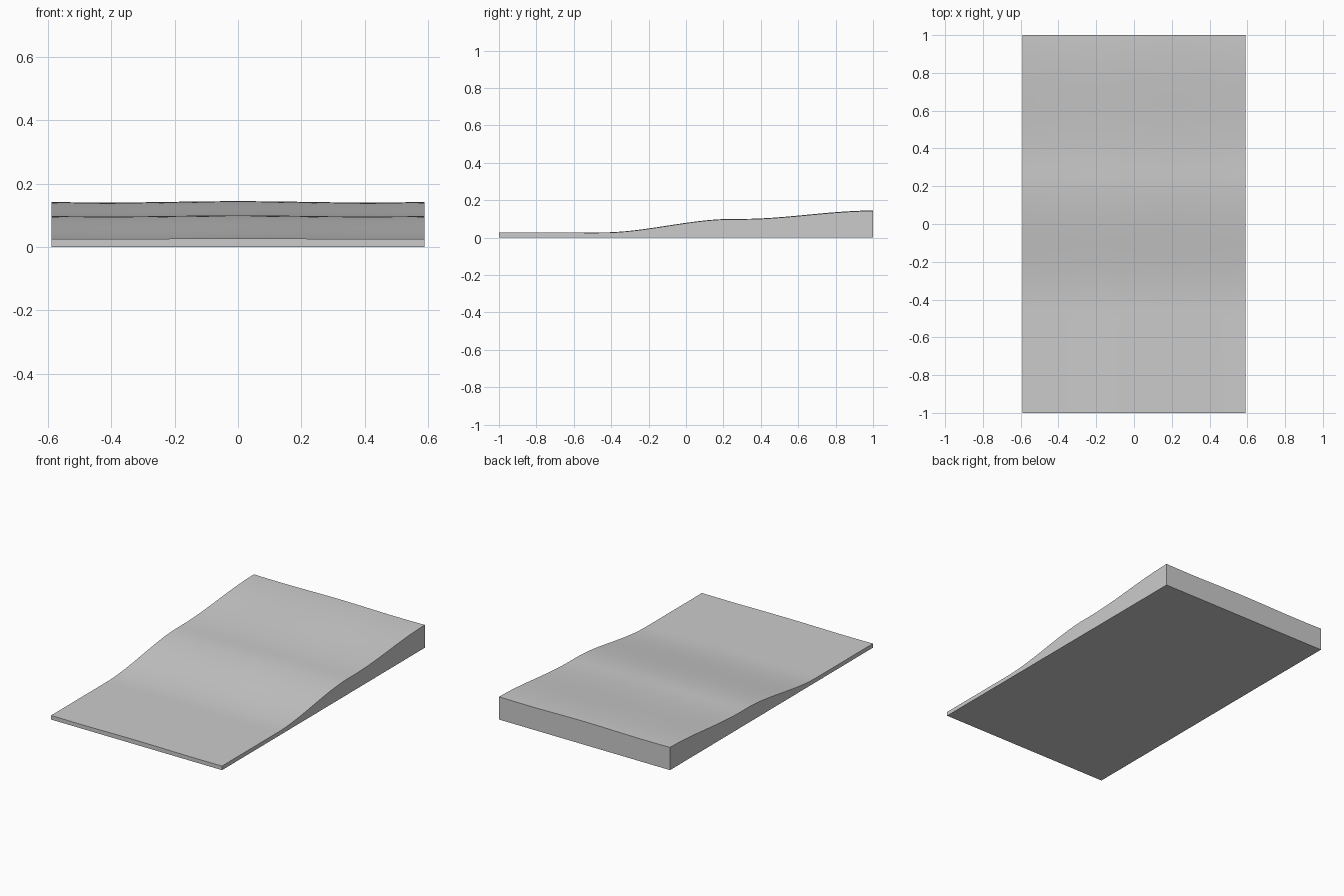
import bpy, bmesh, math

if "Cube" in bpy.data.objects:
    bpy.data.objects.remove(bpy.data.objects["Cube"], do_unlink=True)

HALF_WIDTH, HALF_LENGTH = 0.59, 1.0


def ease(v, start, end):
    t = min(1, max(0, (v - start) / (end - start)))
    return t * t * (3 - 2 * t)


def surface_height(x, y):
    # Flat lead-in, two gentle rises with a terrace between them
    rise = 0.026 + 0.072 * ease(y, -0.45, 0.25) + 0.0445 * ease(y, 0.3, 1.0)
    # Slight ripple across the width
    ripple = 0.0017 + 0.0004 * y
    return rise + ripple * math.cos(math.tau * x / 0.82)


# Undulating top surface
bm = bmesh.new()
bmesh.ops.create_grid(bm, x_segments=32, y_segments=64, size=1)
for v in bm.verts:
    v.co.x *= HALF_WIDTH
    v.co.y *= HALF_LENGTH
    v.co.z = surface_height(v.co.x, v.co.y)
for f in bm.faces:
    f.smooth = True

# Vertical side walls down to the ground
rim = [e for e in bm.edges if e.is_boundary]
walls = bmesh.ops.extrude_edge_only(bm, edges=rim)["geom"]
for v in walls:
    if isinstance(v, bmesh.types.BMVert):
        v.co.z = 0

# Flat underside
base_rim = [e for e in bm.edges if e.is_boundary]
bmesh.ops.edgeloop_fill(bm, edges=base_rim)
bmesh.ops.recalc_face_normals(bm, faces=bm.faces[:])

mesh = bpy.data.meshes.new("ramp_slab")
bm.to_mesh(mesh)
bm.free()
slab = bpy.data.objects.new("ramp_slab", mesh)
bpy.context.collection.objects.link(slab)

# Plain grey material
grey = bpy.data.materials.new("light_grey")
grey.use_nodes = True
colour = (0.6, 0.6, 0.6, 1)
grey.diffuse_color = colour
grey.node_tree.nodes["Principled BSDF"].inputs["Base Color"].default_value = colour
mesh.materials.append(grey)

# Smooth top with crisp outer edges
bpy.ops.object.select_all(action="DESELECT")
slab.select_set(True)
bpy.context.view_layer.objects.active = slab
bpy.ops.object.shade_smooth_by_angle(angle=math.radians(30))
